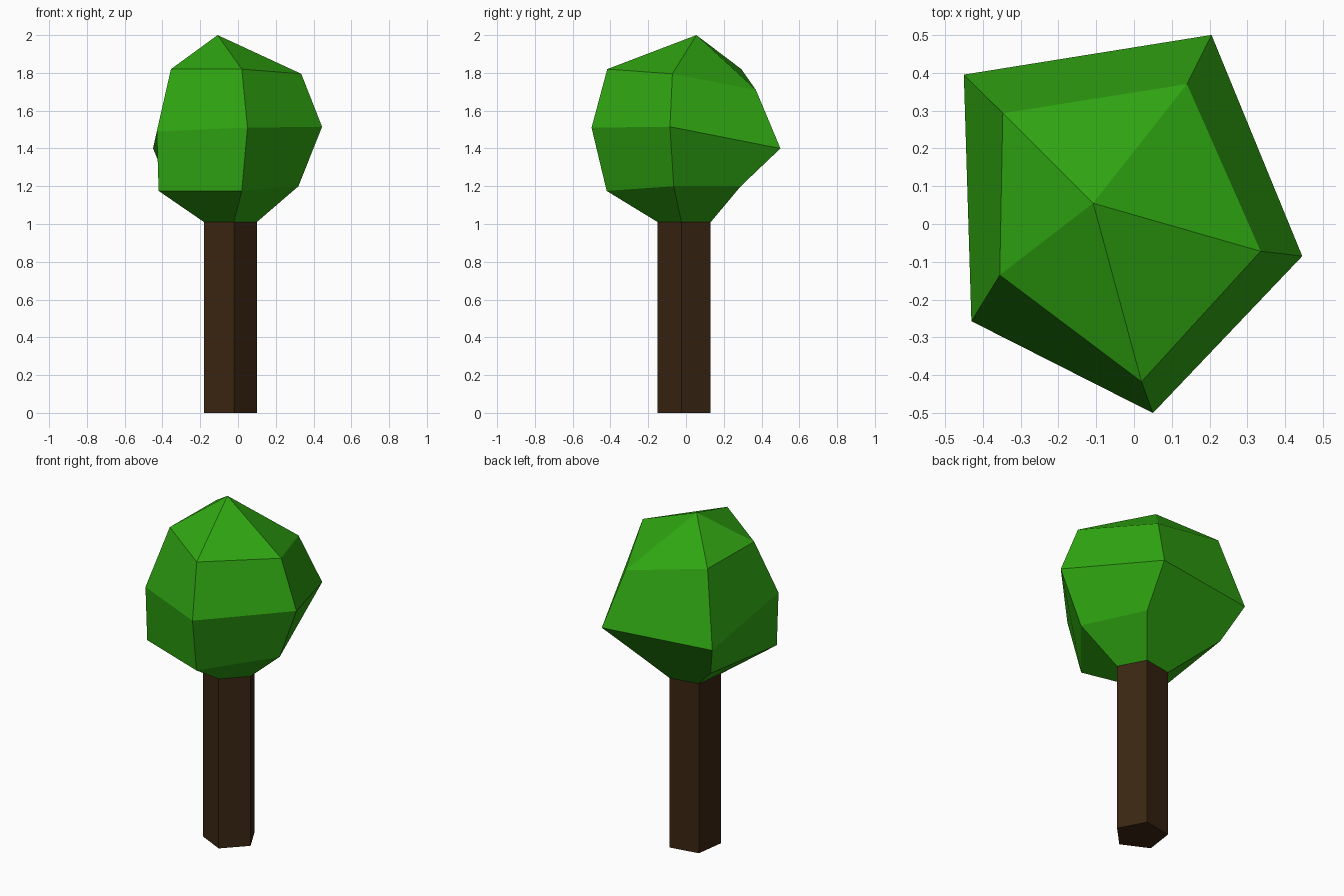
import bpy, bmesh, math

if "Cube" in bpy.data.objects:
    bpy.data.objects.remove(bpy.data.objects["Cube"])


def material(name, rgb):
    m = bpy.data.materials.new(name)
    m.diffuse_color = (*rgb, 1.0)
    m.use_nodes = True
    m.node_tree.nodes["Principled BSDF"].inputs["Base Color"].default_value = m.diffuse_color
    return m


def loft(name, rings, mat, apex=None, cap_bottom=False):
    """Skin a stack of five-sided rings, optionally closed by a point or cap."""
    bm = bmesh.new()
    loops = [[bm.verts.new(p) for p in ring] for ring in rings]
    n = len(loops[0])
    for low, high in zip(loops, loops[1:]):
        for i in range(n):
            j = (i + 1) % n
            bm.faces.new((low[i], low[j], high[j], high[i]))
    if apex:
        tip = bm.verts.new(apex)
        for i in range(n):
            bm.faces.new((loops[-1][i], loops[-1][(i + 1) % n], tip))
    if cap_bottom:
        bm.faces.new(loops[0][::-1])
    mesh = bpy.data.meshes.new(name)
    bm.to_mesh(mesh)
    bm.free()
    mesh.materials.append(mat)
    obj = bpy.data.objects.new(name, mesh)
    bpy.context.collection.objects.link(obj)
    return obj


def trunk_ring(z, r=0.149):
    return [(-0.048 + r * math.cos(math.radians(-80 + 72 * i)),
             -0.003 + r * math.sin(math.radians(-80 + 72 * i)), z) for i in range(5)]


bark = material("bark brown", (0.043, 0.019, 0.006))
leaf = material("leaf green", (0.03, 0.39, 0.006))

# Trunk: pentagonal prism
loft("trunk", [trunk_ring(0), trunk_ring(1.01)], bark, cap_bottom=True)

# Crown: irregular five-sided rings (front, right, back right, back left, front left)
lower = [(0.02, -0.42, 1.175), (0.32, -0.065, 1.2), (0.15, 0.29, 1.2),
         (-0.365, 0.29, 1.2), (-0.42, -0.255, 1.175)]
middle = [(0.05, -0.5, 1.51), (0.445, -0.085, 1.515), (0.205, 0.5, 1.4),
          (-0.45, 0.395, 1.4), (-0.43, -0.257, 1.49)]
upper = [(0.02, -0.417, 1.82), (0.335, -0.072, 1.795), (0.14, 0.37, 1.71),
         (-0.347, 0.293, 1.82), (-0.355, -0.135, 1.82)]
loft("crown", [trunk_ring(1.01), lower, middle, upper], leaf, apex=(-0.108, 0.055, 2.0))
